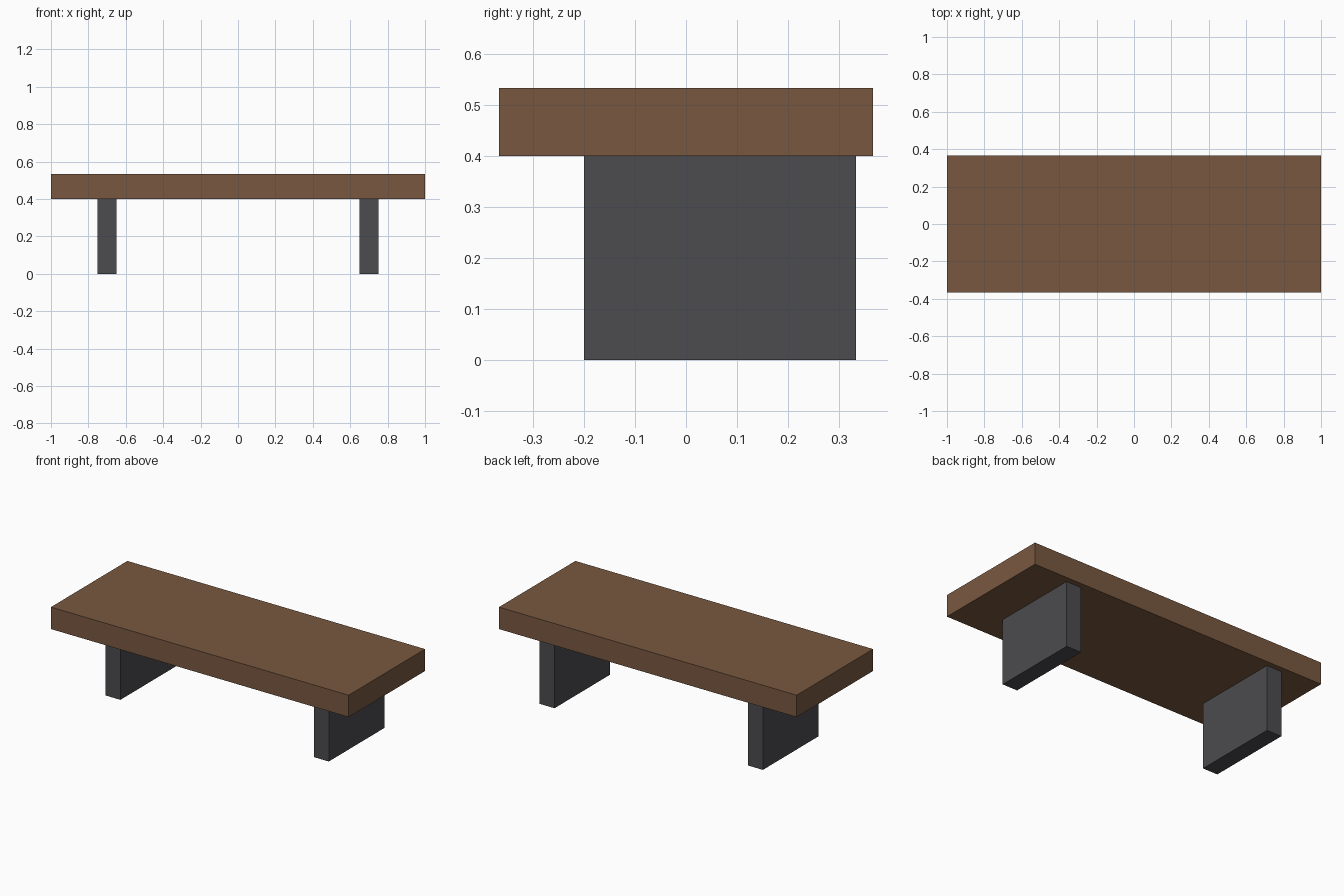
import bpy

if "Cube" in bpy.data.objects:
    bpy.data.objects.remove(bpy.data.objects["Cube"])


def material(name, color):
    mat = bpy.data.materials.new(name)
    mat.diffuse_color = (*color, 1.0)
    mat.use_nodes = True
    mat.node_tree.nodes["Principled BSDF"].inputs["Base Color"].default_value = mat.diffuse_color
    return mat


def box(name, low, high, mat):
    """Box between two opposite corners."""
    center = [(a + b) / 2 for a, b in zip(low, high)]
    bpy.ops.mesh.primitive_cube_add(size=1, location=center)
    obj = bpy.context.object
    obj.name = name
    obj.scale = [b - a for a, b in zip(low, high)]
    bpy.ops.object.transform_apply(location=False, rotation=False, scale=True)
    obj.data.materials.append(mat)
    return obj


wood = material("brown_wood", (0.19, 0.098, 0.051))
metal = material("dark_grey", (0.072, 0.072, 0.08))

# Thick plank
box("bench_top", (-1, -0.3667, 0.4), (1, 0.3667, 0.5333), wood)

# Slab legs, set towards the back
for side, x in (("left", -0.7), ("right", 0.7)):
    box(f"{side}_leg", (x - 0.05, -0.2, 0), (x + 0.05, 0.3333, 0.4), metal)
